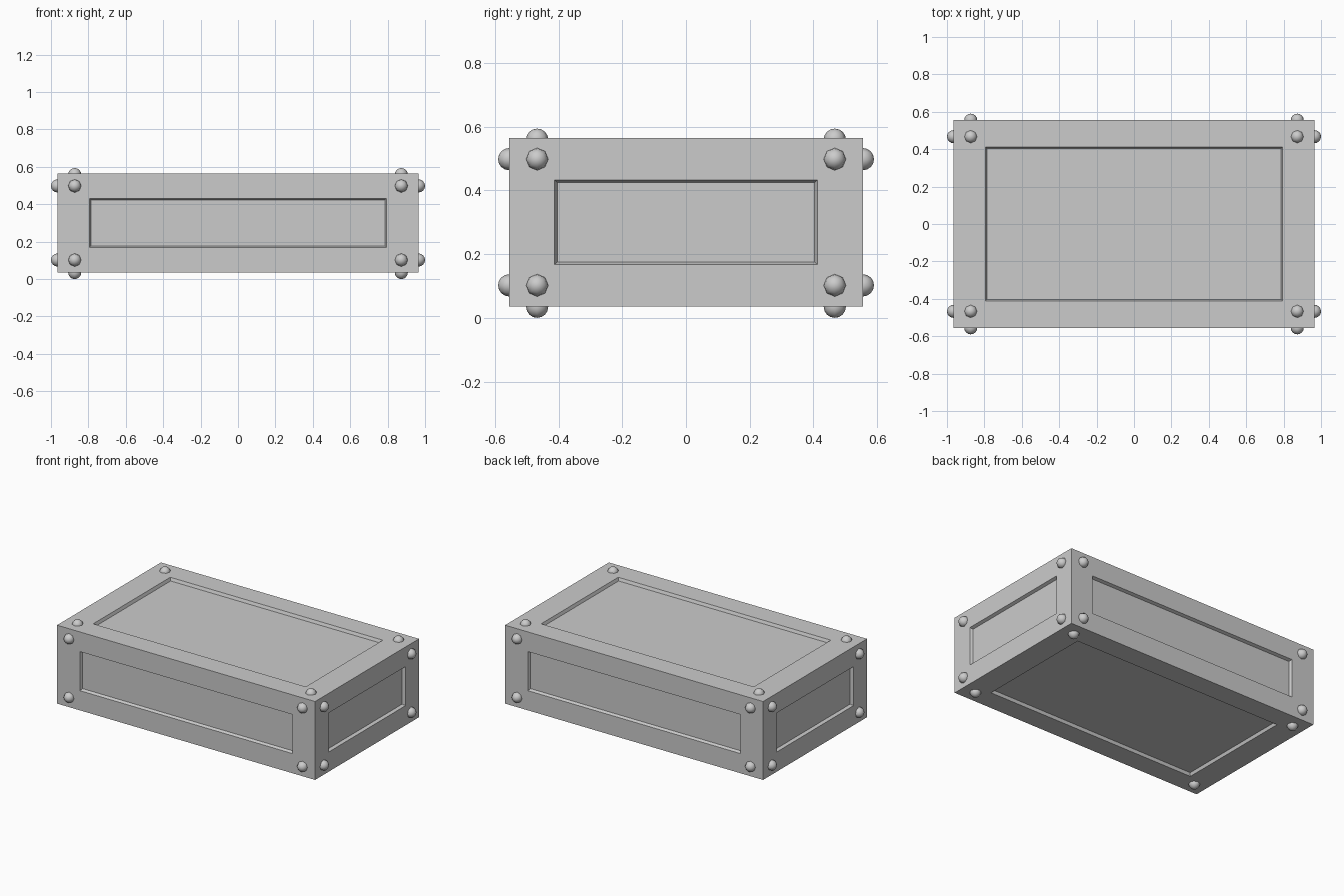
import bpy, bmesh
from mathutils import Vector

if "Cube" in bpy.data.objects:
    bpy.data.objects.remove(bpy.data.objects["Cube"])

CENTRE = Vector((0, 0, 0.3))
HALF = Vector((0.965, 0.555, 0.265))     # box half sizes
PANEL = Vector((0.795, 0.412, 0.132))    # recessed panel half sizes
RIVET = Vector((0.873, 0.467, 0.198))    # rivet offsets from centre
RADIUS, DEPTH, TAPER = 0.035, 0.02, 0.008


def finish(bm, name):
    mesh = bpy.data.meshes.new(name)
    bm.to_mesh(mesh)
    bm.free()
    obj = bpy.data.objects.new(name, mesh)
    obj.location = CENTRE
    bpy.context.collection.objects.link(obj)
    return obj


def inset_to(bm, face, half, depth):
    """Inset a box face to the given half sizes, sunk by depth."""
    axis = max(range(3), key=lambda i: abs(face.normal[i]))
    bmesh.ops.inset_individual(bm, faces=[face], thickness=0.01)
    for v in face.verts:
        for i in range(3):
            size = HALF[i] - depth if i == axis else half[i]
            v.co[i] = size if v.co[i] > 0 else -size


# Crate body with a recessed panel on all six sides
bm = bmesh.new()
bmesh.ops.create_cube(bm, size=2)
bmesh.ops.scale(bm, vec=HALF, verts=bm.verts)
bm.normal_update()
for face in list(bm.faces):
    inset_to(bm, face, PANEL, 0)
    bm.normal_update()
    inset_to(bm, face, PANEL - Vector((TAPER,) * 3), DEPTH)
bmesh.ops.recalc_face_normals(bm, faces=bm.faces)
finish(bm, "crate_body")

# Round rivets in the four corners of every side
bm = bmesh.new()
for axis in range(3):
    for side in (-1, 1):
        normal = Vector((0, 0, 0))
        normal[axis] = side
        turn = Vector((0, 0, 1)).rotation_difference(normal).to_matrix().to_4x4()
        # the top rivets sit a little deeper
        sink = 0.006 if axis == 2 and side == 1 else 0
        for a in (-1, 1):
            for b in (-1, 1):
                pos = Vector((0, 0, 0))
                pos[axis] = side * (HALF[axis] - sink)
                u, w = [i for i in range(3) if i != axis]
                pos[u], pos[w] = a * RIVET[u], b * RIVET[w]
                ball = bmesh.ops.create_uvsphere(
                    bm, u_segments=8, v_segments=8, radius=RADIUS, matrix=turn)
                bmesh.ops.translate(bm, verts=ball["verts"], vec=pos)
for face in bm.faces:
    face.smooth = True
finish(bm, "rivets")
